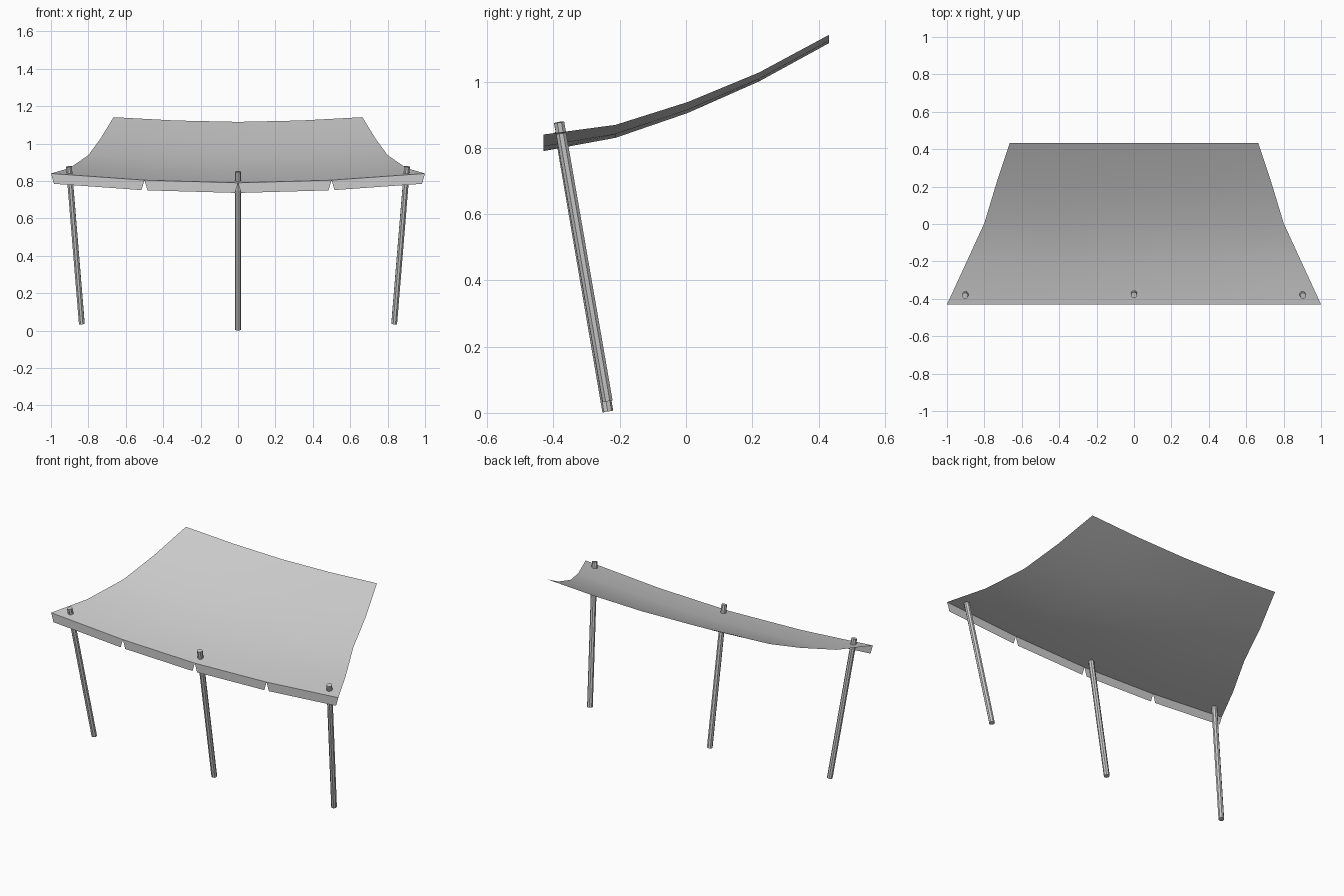
import bpy
from mathutils import Vector

if "Cube" in bpy.data.objects:
    bpy.data.objects.remove(bpy.data.objects["Cube"])


def make_mesh(name, verts, faces, smooth=False):
    mesh = bpy.data.meshes.new(name)
    mesh.from_pydata(verts, [], faces)
    mesh.update()
    for p in mesh.polygons:
        p.use_smooth = smooth
    obj = bpy.data.objects.new(name, mesh)
    bpy.context.collection.objects.link(obj)
    return obj


# Sagging fabric sheet: rows of (y, half width, edge z, centre z)
rows = [(-0.43, 1.0, 0.84, 0.79), (-0.213, 0.9, 0.869, 0.83),
        (0.005, 0.80, 0.938, 0.905), (0.22, 0.735, 1.027, 1.0),
        (0.432, 0.665, 1.141, 1.116)]
columns = [-1, -0.5, 0, 0.5, 1]


def sheet_point(row, t):
    y, half, edge, mid = row
    return Vector((half * t, y, mid + (edge - mid) * abs(t) ** 1.8))


n = len(columns)
verts = [sheet_point(r, t) for r in rows for t in columns]
faces = [(j * n + i, j * n + i + 1, (j + 1) * n + i + 1, (j + 1) * n + i)
         for j in range(len(rows) - 1) for i in range(n - 1)]
make_mesh("canopy_sheet", verts, faces, smooth=True)

# Front valance: four hanging flaps with V notches between them
verts, faces = [], []
drop = Vector((0, 0, -0.054))
for a, b in zip(columns, columns[1:]):
    left, right = sheet_point(rows[0], a), sheet_point(rows[0], b)
    inset = (right - left) * 0.032
    k = len(verts)
    verts += [left, left + inset + drop, right - inset + drop, right]
    faces.append((k, k + 1, k + 2, k + 3))
make_mesh("front_valance", verts, faces)


# Leaning poles
def pole(name, bottom, top):
    bottom, top = Vector(bottom), Vector(top)
    axis = top - bottom
    bpy.ops.mesh.primitive_cylinder_add(
        vertices=8, radius=0.0165, depth=axis.length, location=(top + bottom) / 2,
        rotation=axis.to_track_quat('Z', 'Y').to_euler())
    bpy.context.object.name = name


pole("centre_pole", (0, -0.236, 0.004), (0, -0.38, 0.85))
for side, label in ((-1, "left"), (1, "right")):
    pole(label + "_pole", (side * 0.835, -0.237, 0.036), (side * 0.904, -0.383, 0.877))
